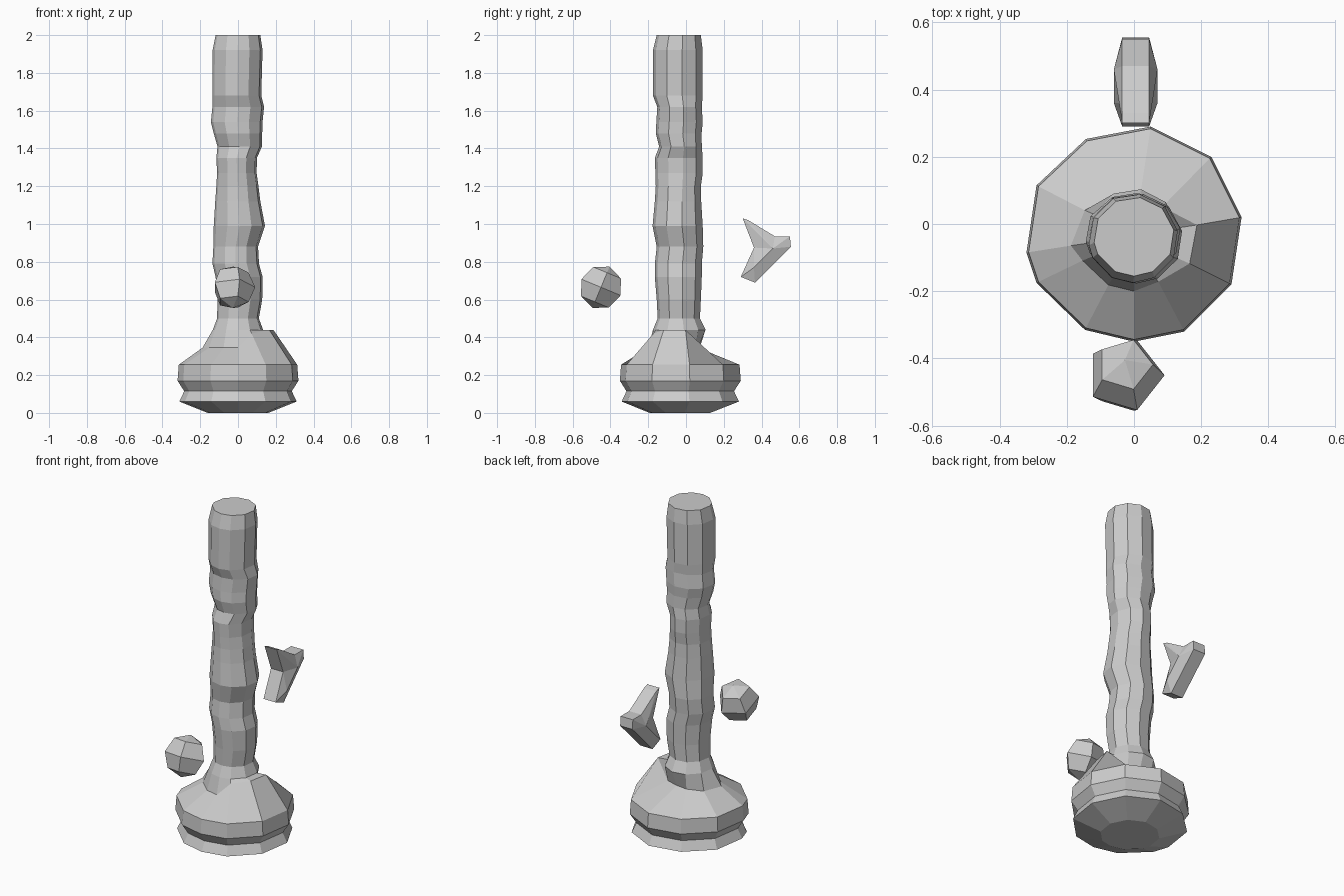
import bpy, bmesh
from math import cos, sin, radians, hypot
from mathutils import Matrix

if "Cube" in bpy.data.objects:
    bpy.data.objects.remove(bpy.data.objects["Cube"])

CY = -0.035  # axis of the post in y
# irregular eleven-sided plan of the foot
PLAN = [(.05, .29), (.23, .20), (.32, .02), (.29, -.18), (.15, -.32), (0, -.35),
        (-.146, -.315), (-.29, -.175), (-.32, -.085), (-.29, .115), (-.143, .253)]
N = len(PLAN)
DIRS = [(x / hypot(x, y - CY), (y - CY) / hypot(x, y - CY)) for x, y in PLAN]


def finish(bm, name):
    bmesh.ops.recalc_face_normals(bm, faces=bm.faces)
    me = bpy.data.meshes.new(name)
    bm.to_mesh(me)
    bm.free()
    ob = bpy.data.objects.new(name, me)
    bpy.context.collection.objects.link(ob)
    return ob


def skin(name, rings, cap_bottom=False, cap_top=False):
    bm = bmesh.new()
    loops = [[bm.verts.new(p) for p in r] for r in rings]
    for a, b in zip(loops, loops[1:]):
        for i in range(N):
            j = (i + 1) % N
            bm.faces.new((a[i], a[j], b[j], b[i]))
    if cap_bottom:
        bm.faces.new(loops[0])
    if cap_top:
        bm.faces.new(loops[-1])
    return finish(bm, name)


def plan_ring(s, z):
    return [(x * s, CY + (y - CY) * s, z) for x, y in PLAN]


def post_ring(z, left, right, front, back):
    cx, cy = (left + right) / 2, (front + back) / 2
    rx, ry = (right - left) / 2, (back - front) / 2
    return [(cx + rx * dx, cy + ry * dy, z) for dx, dy in DIRS]


# foot: two rims, then an uneven shoulder that is higher on the right
SHOULDER = [(.10, .345), (.12, .35), (.19, .44), (.185, .44), (.155, .42), (.165, .345),
            (.165, .345), (.17, .345), (.19, .345), (.165, .345), (.12, .345)]
shoulder = [(dx * r, CY + dy * r, z) for (dx, dy), (r, z) in zip(DIRS, SHOULDER)]
neck = [post_ring(.44, -.135, .135, -.175, .105), post_ring(.5, -.112, .112, -.15, .075)]
rims = [(.5, 0), (.97, .06), (.89, .115), (1, .17), (.98, .255)]
skin("foot", [plan_ring(s, z) for s, z in rims] + [shoulder] + neck, cap_bottom=True)

# gnarled post: height, left, right, front, back
POST = [(.60, -.11, .13, -.155, .08), (.72, -.12, .132, -.165, .085),
        (.79, -.137, .113, -.165, .085), (.88, -.132, .108, -.155, .093),
        (.99, -.13, .145, -.177, .09), (1.12, -.122, .12, -.165, .082),
        (1.20, -.116, .11, -.16, .08), (1.27, -.112, .10, -.162, .09),
        (1.35, -.116, .102, -.165, .09), (1.41, -.11, .128, -.142, .085),
        (1.48, -.13, .13, -.16, .084), (1.54, -.145, .132, -.157, .09),
        (1.62, -.137, .14, -.152, .085), (1.68, -.137, .125, -.175, .09),
        (1.92, -.136, .132, -.175, .09), (2.0, -.12, .12, -.155, .08)]
skin("post", neck[-1:] + [post_ring(*r) for r in POST], cap_top=True)

# front knob: coarse five-sided ball leaning back
bm = bmesh.new()
bmesh.ops.create_uvsphere(bm, u_segments=5, v_segments=4, radius=.118)
# put one meridian exactly on +x
v = max((v for v in bm.verts if abs(v.co.z) < .01), key=lambda v: v.co.x)
turn = Matrix.Rotation(-v.co.xy.to_3d().to_2d().angle_signed((1, 0)) * -1, 4, 'Z')
if (turn @ v.co).x < .117:
    turn.invert()
bmesh.ops.transform(bm, verts=bm.verts, matrix=Matrix.Translation((-.027, -.45, .665))
                    @ Matrix.Rotation(radians(-22.5), 4, 'X') @ turn)
finish(bm, "front_knob")

# rear hook: side outline (y, z) with a raised ridge on both flanks
OUT = [(.30, 1.03), (.33, 1.02), (.47, .935), (.55, .935),
       (.555, .88), (.365, .69), (.29, .72), (.36, .875)]
bm = bmesh.new()
flanks = []
for s in (-1, 1):
    o = [bm.verts.new((.005 + s * .04, y, z)) for y, z in OUT]
    r1 = bm.verts.new((.005 + s * .065, .46, .87))
    r2 = bm.verts.new((.005 + s * .065, .36, .77))
    for a, b in ((7, 0), (0, 1), (1, 2), (2, 3), (3, 4)):
        bm.faces.new((r1, o[a], o[b]))
    for a, b in ((4, 5), (5, 6), (6, 7)):
        bm.faces.new((r2, o[a], o[b]))
    bm.faces.new((r1, o[4], r2))
    bm.faces.new((r1, r2, o[7]))
    flanks.append(o)
for i in range(8):
    j = (i + 1) % 8
    bm.faces.new((flanks[0][i], flanks[0][j], flanks[1][j], flanks[1][i]))
finish(bm, "rear_hook")
